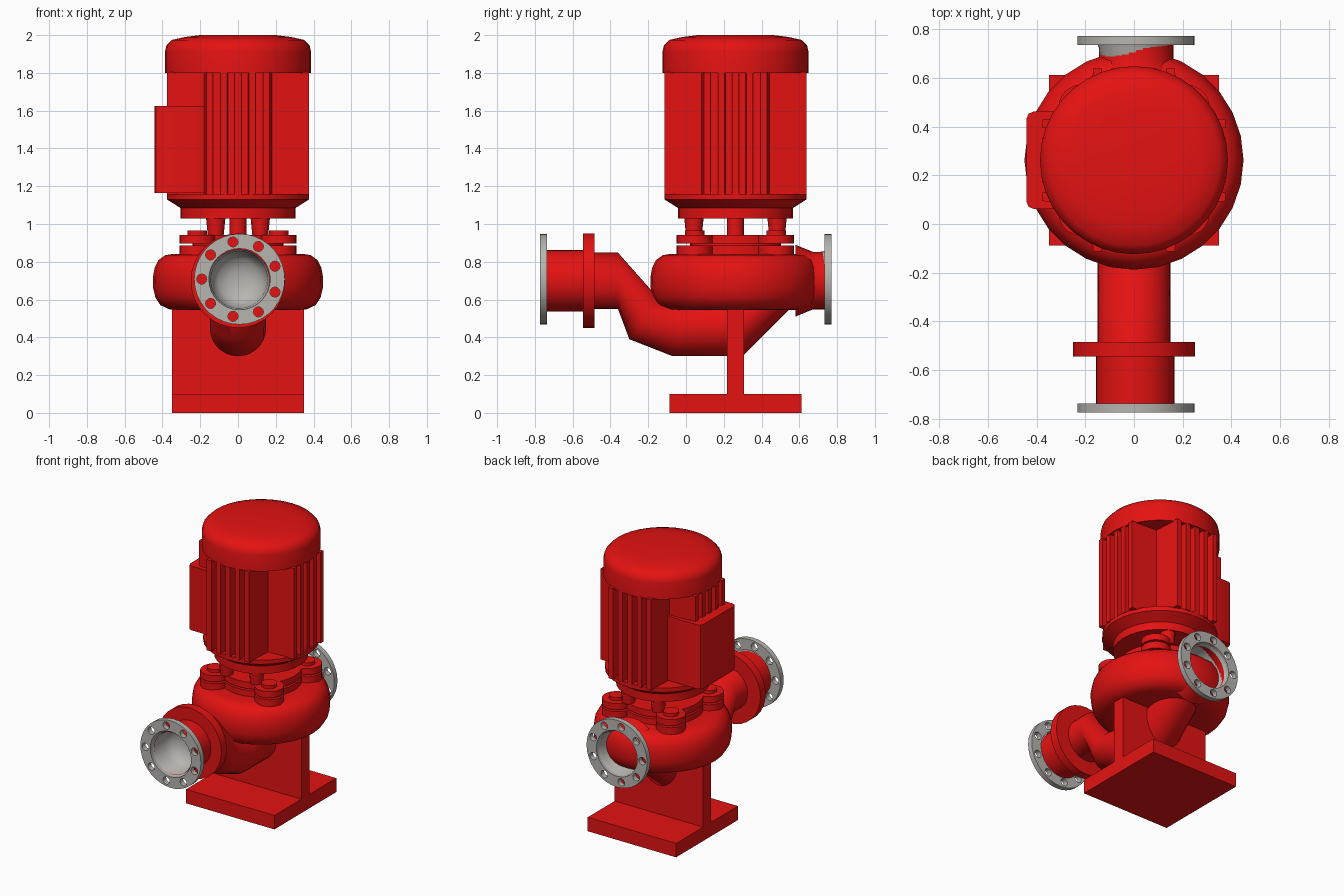
import bpy, bmesh, math
from mathutils import Matrix, Vector

if "Cube" in bpy.data.objects:
    bpy.data.objects.remove(bpy.data.objects["Cube"])

CY = 0.262   # y of the vertical pump axis
PZ = 0.70    # height of the pipe axis


def material(name, rgb):
    m = bpy.data.materials.new(name)
    m.diffuse_color = (*rgb, 1)
    m.use_nodes = True
    m.node_tree.nodes["Principled BSDF"].inputs["Base Color"].default_value = m.diffuse_color
    return m


RED = material("red paint", (0.78, 0.006, 0.006))
STEEL = material("grey steel", (0.47, 0.46, 0.43))


def finish(name, bm, mat, angle=42, normals=True):
    if normals:
        bmesh.ops.recalc_face_normals(bm, faces=bm.faces)
    me = bpy.data.meshes.new(name)
    bm.to_mesh(me)
    bm.free()
    ob = bpy.data.objects.new(name, me)
    bpy.context.collection.objects.link(ob)
    me.materials.append(mat)
    bpy.ops.object.select_all(action='DESELECT')
    ob.select_set(True)
    bpy.context.view_layer.objects.active = ob
    bpy.ops.object.shade_smooth_by_angle(angle=math.radians(angle))
    return ob


def loft(bm, rings):
    """Skin a list of equal point loops."""
    vs = [[bm.verts.new(p) for p in r] for r in rings]
    n = len(vs[0])
    for a, b in zip(vs, vs[1:]):
        for i in range(n):
            j = (i + 1) % n
            bm.faces.new((a[i], a[j], b[j], b[i]))
    return vs


def lathe(name, profile, origin, mat=RED, axis='Z', n=32, caps=(True, True), flip=False, angle=42):
    """Turn (radius, offset) points around an axis through origin."""
    o = Vector(origin)
    rings = []
    for r, h in profile:
        ring = []
        for i in range(n):
            t = 2 * math.pi * i / n
            u, v = r * math.cos(t), r * math.sin(t)
            ring.append(o + Vector((u, v, h) if axis == 'Z' else (u, h, v)))
        rings.append(ring)
    bm = bmesh.new()
    vs = loft(bm, rings)
    if caps[0]:
        bm.faces.new(vs[0][::-1])
    if caps[1]:
        bm.faces.new(vs[-1])
    bmesh.ops.recalc_face_normals(bm, faces=bm.faces)
    if flip:
        bmesh.ops.reverse_faces(bm, faces=bm.faces)
    return finish(name, bm, mat, angle, normals=False)


def box(name, lo, hi, bevel=0.0):
    lo, hi = Vector(lo), Vector(hi)
    bm = bmesh.new()
    bmesh.ops.create_cube(bm, size=1)
    for v in bm.verts:
        v.co = Vector(lo[k] + (v.co[k] + 0.5) * (hi[k] - lo[k]) for k in range(3))
    if bevel:  # soften the vertical edges only
        edges = [e for e in bm.edges if abs(e.verts[0].co.z - e.verts[1].co.z) > 0.01]
        bmesh.ops.bevel(bm, geom=edges, offset=bevel, segments=2, affect='EDGES', profile=0.5)
    return finish(name, bm, RED)


# --- base and support web
box("base_plate", (-0.35, CY - 0.35, 0), (0.35, CY + 0.35, 0.10))
box("support_web", (-0.35, CY - 0.045, 0.10), (0.35, CY + 0.045, 0.60))

# --- volute casing
lathe("volute_casing", [(0.30, 0.545), (0.36, 0.547), (0.41, 0.57), (0.437, 0.61), (0.449, 0.66),
                        (0.45, 0.72), (0.441, 0.77), (0.42, 0.81), (0.385, 0.835), (0.34, 0.842),
                        (0.25, 0.842)], (0, CY, 0), n=28)

# --- suction pipe: each ring is given by its bottom and top (y, z)
sections = [((-0.74, 0.55), (-0.74, 0.848)), ((-0.36, 0.55), (-0.36, 0.848)),
            ((-0.30, 0.39), (-0.14, 0.60)), ((-0.07, 0.30), (-0.02, 0.60)),
            ((0.30, 0.30), (0.20, 0.60)), ((0.57, 0.57), (0.33, 0.62))]
rings = []
for (yb, zb), (yt, zt) in sections:
    ring = []
    for i in range(28):
        t = 2 * math.pi * i / 28
        k = 0.5 + 0.5 * math.sin(t)
        ring.append((0.149 * math.cos(t), yb + (yt - yb) * k, zb + (zt - zb) * k))
    rings.append(ring)
bm = bmesh.new()
vs = loft(bm, rings)
bm.faces.new(vs[-1])
finish("suction_pipe", bm, RED, angle=60)
lathe("suction_collar", [(0.25, -0.545), (0.25, -0.485)], (0, 0, PZ), axis='Y')
lathe("suction_stub", [(0.162, -0.74), (0.162, -0.53)], (0.005, 0, PZ), axis='Y', caps=(False, True))

# --- discharge pipe
lathe("discharge_pipe", [(0.19, 0.58), (0.165, 0.64), (0.153, 0.67), (0.153, 0.74)],
      (0.01, 0, PZ), axis='Y', caps=(True, False))


# --- steel end flanges with nine bolt holes each
def flange(name, y, inward):
    cu = bpy.data.curves.new(name, 'CURVE')
    cu.dimensions = '2D'
    cu.fill_mode = 'BOTH'
    cu.extrude = 0.0185

    def circle(cx, cy, r, n):
        s = cu.splines.new('POLY')
        s.points.add(n - 1)
        for i, p in enumerate(s.points):
            t = 2 * math.pi * i / n
            p.co = (cx + r * math.cos(t), cy + r * math.sin(t), 0, 1)
        s.use_cyclic_u = True

    circle(0, 0, 0.24, 36)
    circle(0, 0, 0.162, 32)
    for k in range(9):
        a = math.radians(180 + 40 * k)
        circle(0.2 * math.cos(a), 0.2 * math.sin(a), 0.027, 12)
    tmp = bpy.data.objects.new(name + "_outline", cu)
    bpy.context.collection.objects.link(tmp)
    bpy.context.view_layer.update()
    me = bpy.data.meshes.new_from_object(tmp.evaluated_get(bpy.context.evaluated_depsgraph_get()))
    bpy.data.objects.remove(tmp)
    bm = bmesh.new()
    bm.from_mesh(me)
    bmesh.ops.remove_doubles(bm, verts=bm.verts, dist=1e-5)
    bm.transform(Matrix.Translation((0.008, y, 0.708)) @ Matrix.Rotation(math.pi / 2, 4, 'X'))
    finish(name, bm, STEEL, 35)
    # steel bore seen through the flange
    bore = [(0.162, 0), (0.150, 0.03), (0.143, 0.12), (0.11, 0.17), (0.05, 0.19), (0.01, 0.193)]
    lathe(name + "_bore", [(r, y + inward * h) for r, h in bore], (0.006, 0, 0.704),
          STEEL, 'Y', caps=(False, True), flip=True, angle=70)


flange("suction_flange", -0.755, 1)
flange("discharge_flange", 0.753, -1)

# --- two cover plates with corner ears and bolts
for label, z0, z1 in (("lower", 0.835, 0.885), ("upper", 0.897, 0.943)):
    lathe(label + "_cover_plate", [(0.265, z0), (0.265, z1)], (0, CY, 0))
    for sx in (-1, 1):
        for sy in (-1, 1):
            lathe(label + "_cover_ear", [(0.096, z0), (0.096, z1)],
                  (sx * 0.215, CY + sy * 0.215, 0), n=20)
lathe("cover_neck", [(0.24, 0.88), (0.24, 0.90)], (0, CY, 0))
for sx in (-1, 1):
    for sy in (-1, 1):
        lathe("cover_bolt", [(0.052, 0.94), (0.052, 0.965)], (sx * 0.215, CY + sy * 0.215, 0), n=16)
        # lantern legs carrying the motor
        lathe("lantern_leg", [(0.042, 0.94), (0.052, 1.04)], (sx * 0.118, CY + sy * 0.22, 0), n=12)
lathe("drive_shaft", [(0.045, 0.93), (0.045, 1.05)], (0, CY, 0), n=16)

# --- motor foot ring
lathe("motor_foot_ring", [(0.305, 1.028), (0.305, 1.085), (0.376, 1.13), (0.376, 1.16)], (0, CY, 0), angle=25)

# --- finned motor body: four groups of five parallel fins around a cross section
side = [(0.18, -0.18)]
for c in (-0.15, -0.075, 0, 0.075, 0.15):
    side += [(0.27, c - 0.021), (0.376, c - 0.018), (0.376, c + 0.018), (0.27, c + 0.021)]
side = side[:1] + side[2:-1]
outline = []
for k in range(4):
    m = Matrix.Rotation(k * math.pi / 2, 2)
    outline += [m @ Vector(p) for p in side]
bm = bmesh.new()
vs = loft(bm, [[(p.x, p.y + CY, z) for p in outline] for z in (1.155, 1.805)])
bm.faces.new(vs[0][::-1])
bm.faces.new(vs[1])
finish("motor_fin_body", bm, RED, 30)

# --- motor fan cover
lathe("fan_cover", [(0.386, 1.80), (0.386, 1.915), (0.379, 1.945), (0.352, 1.974), (0.28, 1.99),
                    (0.20, 2.0)], (0, CY, 0), n=36)

# --- terminal box
box("terminal_box", (-0.442, CY - 0.20, 1.165), (-0.115, CY + 0.20, 1.625), bevel=0.03)
